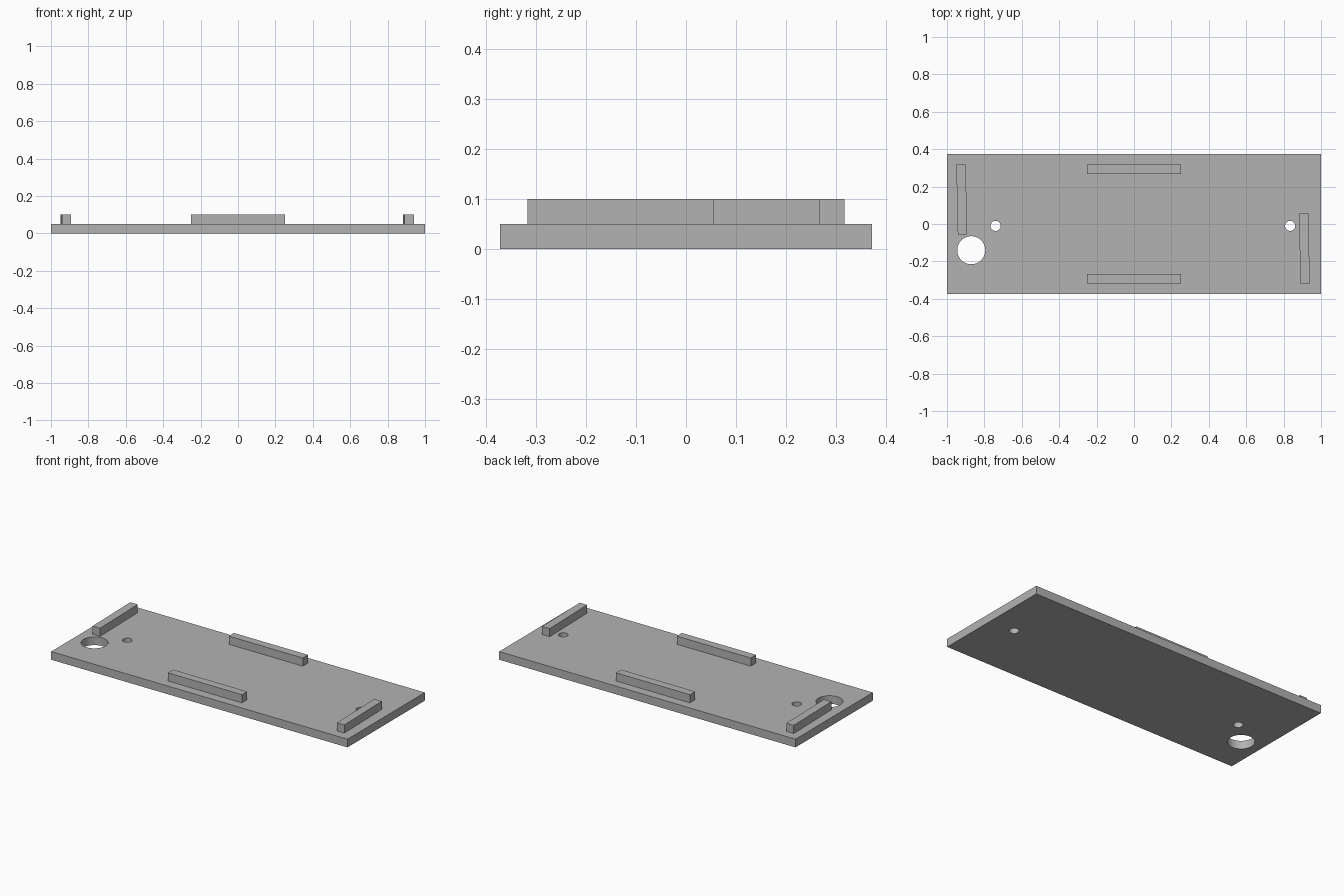
import bpy
import bmesh

cube = bpy.data.objects.get("Cube")
if cube:
    bpy.data.objects.remove(cube, do_unlink=True)

grey = bpy.data.materials.new("plain grey")
grey.use_nodes = True
colour = (0.45, 0.45, 0.45, 1)
grey.diffuse_color = colour
grey.node_tree.nodes["Principled BSDF"].inputs["Base Color"].default_value = colour

PLATE_TOP = 0.05
RIB_TOP = 0.10


def prism(name, outline, low, high):
    """Extrude a counter-clockwise outline from low to high."""
    bm = bmesh.new()
    base = bm.faces.new([bm.verts.new((x, y, low)) for x, y in outline])
    raised = bmesh.ops.extrude_face_region(bm, geom=[base], use_keep_orig=True)
    top = [v for v in raised["geom"] if isinstance(v, bmesh.types.BMVert)]
    bmesh.ops.translate(bm, verts=top, vec=(0, 0, high - low))
    bmesh.ops.recalc_face_normals(bm, faces=bm.faces)
    mesh = bpy.data.meshes.new(name)
    bm.to_mesh(mesh)
    bm.free()
    mesh.materials.append(grey)
    obj = bpy.data.objects.new(name, mesh)
    bpy.context.collection.objects.link(obj)
    return obj


def rectangle(x0, x1, y0, y1, lean=0):
    """Rectangle whose far end is shifted sideways by lean."""
    return [(x0, y0), (x1, y0), (x1 + lean, y1), (x0 + lean, y1)]


# Base plate
plate = prism("base_plate", rectangle(-1, 1, -0.373, 0.373), 0, PLATE_TOP)

# Round through holes: one large and two small
for x, y, radius in ((-0.87, -0.14, 0.075), (-0.74, -0.01, 0.027), (0.835, -0.01, 0.027)):
    bpy.ops.mesh.primitive_cylinder_add(vertices=48, radius=radius, depth=0.3, location=(x, y, 0))
    cutter = bpy.context.object
    cutter.name = "hole_cutter"
    cutter.hide_render = True
    cutter.data.materials.append(grey)
    cut = plate.modifiers.new("hole", "BOOLEAN")
    cut.operation = "DIFFERENCE"
    cut.solver = "EXACT"
    cut.object = cutter
    bpy.context.view_layer.objects.active = plate
    bpy.ops.object.modifier_apply(modifier=cut.name)
    bpy.data.objects.remove(cutter, do_unlink=True)

# Long-side ribs
prism("front_rib", rectangle(-0.25, 0.25, -0.318, -0.268), PLATE_TOP, RIB_TOP)
prism("back_rib", rectangle(-0.25, 0.25, 0.268, 0.318), PLATE_TOP, RIB_TOP)

# Slightly slanted end ribs
prism("right_end_rib", rectangle(-0.942, -0.892, -0.055, 0.318, -0.008), PLATE_TOP, RIB_TOP)
prism("left_end_rib", rectangle(0.89, 0.94, -0.318, 0.055, -0.008), PLATE_TOP, RIB_TOP)

# Smooth hole walls, crisp edges elsewhere
bpy.ops.object.select_all(action="DESELECT")
plate.select_set(True)
bpy.context.view_layer.objects.active = plate
bpy.ops.object.shade_smooth_by_angle()
